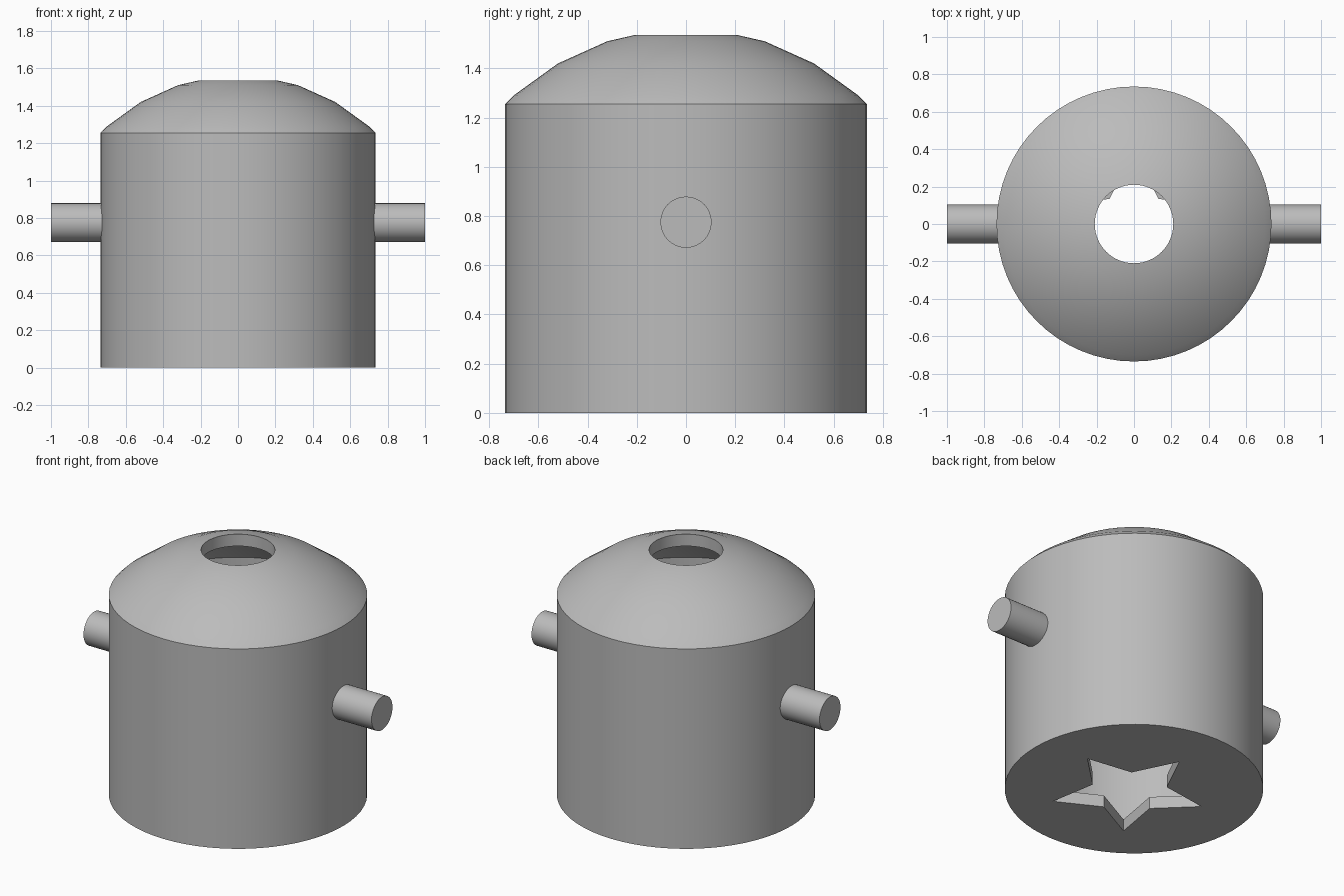
import bpy, bmesh, math
from mathutils import Matrix, Vector

cube = bpy.data.objects.get("Cube")
if cube:
    bpy.data.objects.remove(cube, do_unlink=True)

SEGMENTS = 64
R, WALL, SEAM = 0.735, 0.075, 1.255
HOLE = 0.21

grey = bpy.data.materials.new("plain grey")
grey.use_nodes = True
colour = (0.5, 0.5, 0.5, 1)
grey.diffuse_color = colour
grey.node_tree.nodes["Principled BSDF"].inputs["Base Color"].default_value = colour


def finish(name, bm):
    """Turn a bmesh into a grey object."""
    bmesh.ops.remove_doubles(bm, verts=bm.verts, dist=1e-5)
    bmesh.ops.recalc_face_normals(bm, faces=bm.faces)
    mesh = bpy.data.meshes.new(name)
    bm.to_mesh(mesh)
    bm.free()
    mesh.materials.append(grey)
    obj = bpy.data.objects.new(name, mesh)
    bpy.context.collection.objects.link(obj)
    return obj


def smooth(obj, degrees=30):
    bpy.ops.object.select_all(action='DESELECT')
    obj.select_set(True)
    bpy.context.view_layer.objects.active = obj
    bpy.ops.object.shade_smooth_by_angle(angle=math.radians(degrees))


def lathe(name, profile, closed):
    """Spin an (r, z) profile around the z axis."""
    bm = bmesh.new()
    verts = [bm.verts.new((r, 0, z)) for r, z in profile]
    edges = [bm.edges.new(pair) for pair in zip(verts, verts[1:])]
    if closed:
        edges.append(bm.edges.new((verts[-1], verts[0])))
    bmesh.ops.spin(bm, geom=verts + edges, cent=(0, 0, 0), axis=(0, 0, 1),
                   angle=math.tau, steps=SEGMENTS, use_merge=True)
    return finish(name, bm)


# Hollow cup with a closed floor
inner = R - WALL
body = lathe("body", [(0, 0), (R, 0), (R, SEAM), (inner, SEAM - WALL),
                      (inner, WALL), (0, WALL)], False)

# Star opening cut through the floor
bm = bmesh.new()
star = []
for i in range(10):
    radius = 0.222 if i % 2 else 0.445
    a = math.pi / 2 + i * math.pi / 5
    star.append(bm.verts.new((radius * math.cos(a), radius * math.sin(a) - 0.045, -0.1)))
base = bm.faces.new(star)
top = bmesh.ops.extrude_face_region(bm, geom=[base])["geom"]
bmesh.ops.translate(bm, verts=[v for v in top if isinstance(v, bmesh.types.BMVert)],
                    vec=(0, 0, 0.3))
cutter = finish("star_cutter", bm)
cutter.hide_render = True

cut = body.modifiers.new("star opening", 'BOOLEAN')
cut.operation = 'DIFFERENCE'
cut.solver = 'EXACT'
cut.object = cutter
bpy.context.view_layer.objects.active = body
bpy.ops.object.modifier_apply(modifier=cut.name)
bpy.data.objects.remove(cutter, do_unlink=True)
smooth(body)

# Domed lid with a round filling hole
outer = [(HOLE, 1.535), (0.32, 1.51), (0.52, 1.42), (0.70, 1.29), (R, SEAM)]
inside = [(inner, SEAM - WALL), (0.50, 1.34), (0.31, 1.435), (HOLE, 1.46)]
smooth(lathe("domed_lid", outer + inside, True))

# Side handle pegs
for name, side in (("left_peg", 1), ("right_peg", -1)):
    bm = bmesh.new()
    turn = Matrix.Rotation(math.pi / 2, 4, 'Y')
    place = Matrix.Translation(Vector((side * 0.85, 0, 0.775)))
    bmesh.ops.create_cone(bm, cap_ends=True, segments=32, radius1=0.104,
                          radius2=0.104, depth=0.3, matrix=place @ turn)
    smooth(finish(name, bm))
